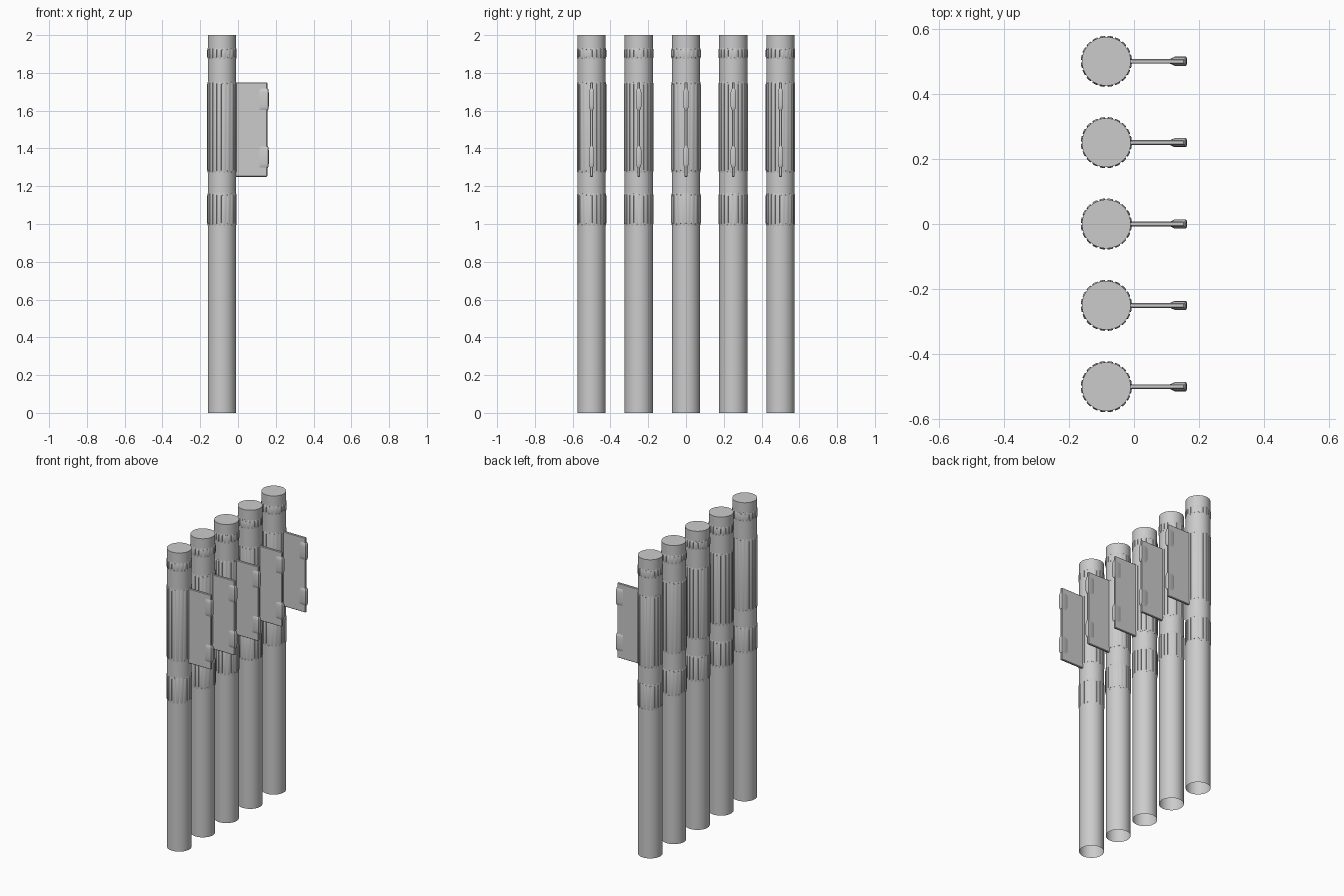
import bpy, bmesh, math
from mathutils import Matrix, Vector

if "Cube" in bpy.data.objects:
    bpy.data.objects.remove(bpy.data.objects["Cube"])

grey = bpy.data.materials.new("plain grey")
grey.diffuse_color = (0.6, 0.6, 0.6, 1)
grey.use_nodes = True
grey.node_tree.nodes["Principled BSDF"].inputs["Base Color"].default_value = grey.diffuse_color

CX, R, H = -0.085, 0.075, 2.0
RIDGES = 20


def finish(name, bm, smooth=True):
    bmesh.ops.recalc_face_normals(bm, faces=bm.faces)
    me = bpy.data.meshes.new(name)
    bm.to_mesh(me)
    bm.free()
    me.materials.append(grey)
    ob = bpy.data.objects.new(name, me)
    bpy.context.collection.objects.link(ob)
    if smooth:
        bpy.ops.object.select_all(action='DESELECT')
        ob.select_set(True)
        bpy.context.view_layer.objects.active = ob
        bpy.ops.object.shade_smooth_by_angle(angle=math.radians(35))
    return ob


def loft(bm, rings):
    """Join equal-length point rings and cap both ends."""
    vs = [[bm.verts.new(p) for p in ring] for ring in rings]
    n = len(vs[0])
    for a, b in zip(vs, vs[1:]):
        for i in range(n):
            j = (i + 1) % n
            bm.faces.new((a[i], a[j], b[j], b[i]))
    bm.faces.new(vs[0])
    bm.faces.new(vs[-1])


def post(y):
    # open-bottomed tube with a flat top
    bm = bmesh.new()
    bmesh.ops.create_cone(bm, cap_ends=True, segments=48, radius1=R, radius2=R, depth=H,
                          matrix=Matrix.Translation((CX, y, H / 2)))
    bm.faces.ensure_lookup_table()
    bottom = [f for f in bm.faces if f.calc_center_median().z < 0.001]
    top = [f for f in bm.faces if f.calc_center_median().z > H - 0.001]
    bmesh.ops.recalc_face_normals(bm, faces=bm.faces)
    bmesh.ops.delete(bm, geom=bottom, context='FACES_ONLY')
    return finish("post", bm)


def ridge_band(y, z0, z1, taper):
    # raised staves around the post, with ends sloping into it
    bm = bmesh.new()
    for k in range(RIDGES):
        a = 2 * math.pi * (k + 0.5) / RIDGES
        rot = Matrix.Rotation(a, 3, 'Z')
        rings = []
        for z, hw, out in ((z0, 0.004, 0.0002), (z0 + taper, 0.0085, 0.0035),
                           (z1 - taper, 0.0085, 0.0035), (z1, 0.004, 0.0002)):
            sec = [(R - 0.003, -hw), (R + out - 0.001, -hw), (R + out, -hw * 0.55),
                   (R + out, hw * 0.55), (R + out - 0.001, hw), (R - 0.003, hw)]
            rings.append([rot @ Vector((x, w, z)) + Vector((CX, y, 0)) for x, w in sec])
        loft(bm, rings)
    return finish("ridge_band", bm)


def panel(y):
    # thin side plate with chamfered rim
    bm = bmesh.new()
    m = Matrix.Translation((0.0675, y, 1.5)) @ Matrix.Diagonal((0.175, 0.015, 0.5, 1))
    bmesh.ops.create_cube(bm, size=1, matrix=m)
    bmesh.ops.bevel(bm, geom=bm.edges[:], offset=0.003, segments=1, affect='EDGES')
    return finish("panel", bm, False)


def clip(y, zc):
    # rounded clip wrapped over the outer edge of the plate
    bm = bmesh.new()
    rings = []
    for dz, s in ((-0.058, 0.45), (-0.05, 0.8), (-0.035, 1), (0.035, 1), (0.05, 0.8), (0.058, 0.45)):
        t, e = 0.014 * s, 0.155 + 0.008 * s
        sec = [(0.108, -0.006), (0.125, -t), (e - 0.003, -t), (e, -t * 0.6),
               (e, t * 0.6), (e - 0.003, t), (0.125, t), (0.108, 0.006)]
        rings.append([Vector((x, y + w, zc + dz)) for x, w in sec])
    loft(bm, rings)
    return finish("clip", bm)


for i in range(5):
    y = (i - 2) * 0.25
    post(y)
    ridge_band(y, 0.99, 1.165, 0.016)
    ridge_band(y, 1.27, 1.755, 0.016)
    ridge_band(y, 1.873, 1.933, 0.013)
    panel(y)
    clip(y, 1.355)
    clip(y, 1.66)
